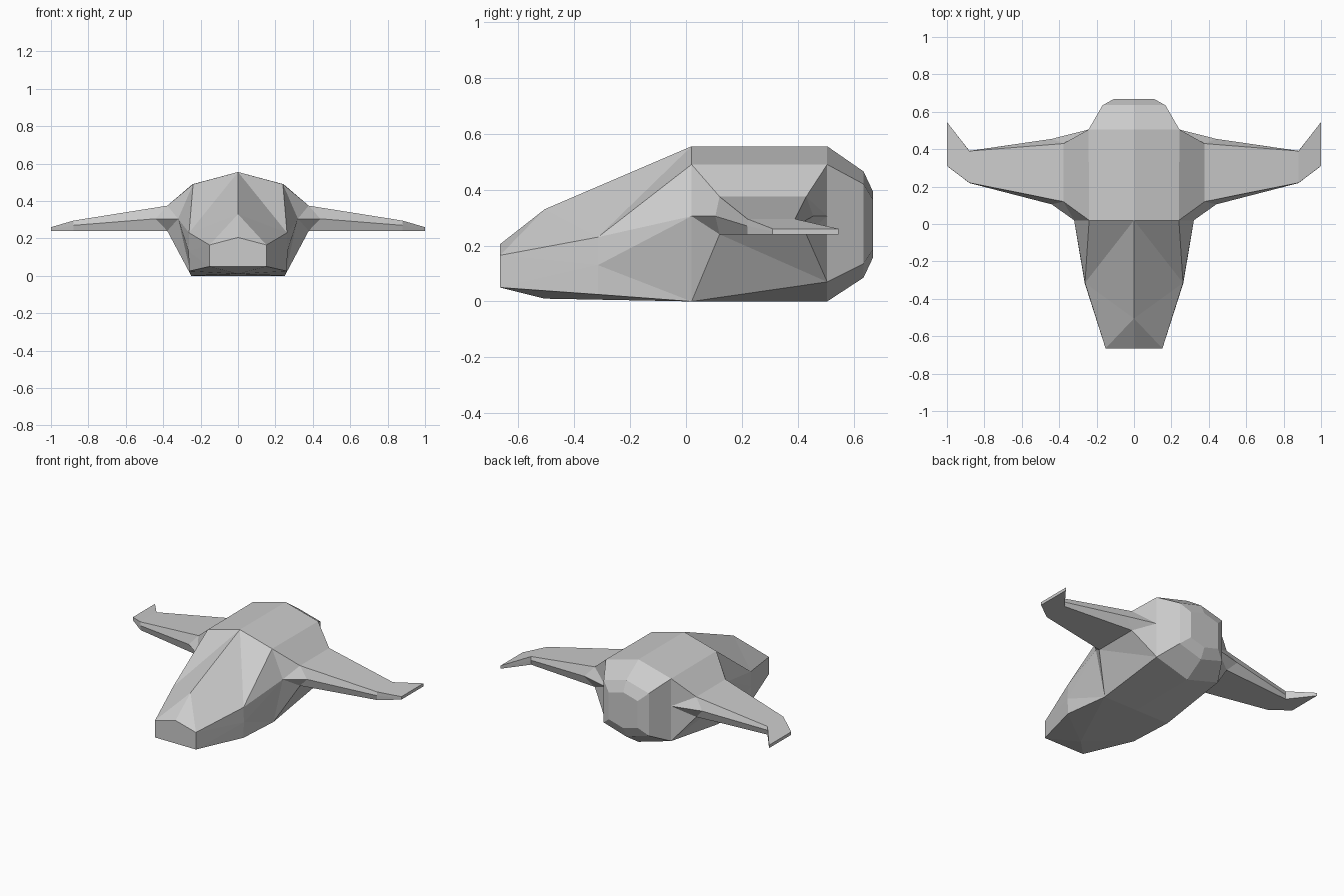
import bpy, bmesh
from mathutils import Vector

if "Cube" in bpy.data.objects:
    bpy.data.objects.remove(bpy.data.objects["Cube"])


def build(name, points, faces, inside):
    """Half shell from named points; faces turned away from `inside`, then mirrored in x."""
    bm = bmesh.new()
    v = {k: bm.verts.new(p) for k, p in points.items()}
    for f in faces:
        bm.faces.new([v[k] for k in f])
    bm.normal_update()
    for f in bm.faces:
        if f.normal.dot(f.calc_center_median() - Vector(inside)) < 0:
            f.normal_flip()
    me = bpy.data.meshes.new(name)
    bm.to_mesh(me)
    bm.free()
    ob = bpy.data.objects.new(name, me)
    bpy.context.collection.objects.link(ob)
    mod = ob.modifiers.new("mirror", 'MIRROR')
    mod.use_clip = True
    return ob


def loft(sections, close=False, cap=False):
    """Points and quads joining equal-length sections."""
    n = len(sections[0])
    pts = {(i, j): p for i, s in enumerate(sections) for j, p in enumerate(s)}
    faces = [((i, j), (i, (j + 1) % n), (i + 1, (j + 1) % n), (i + 1, j))
             for i in range(len(sections) - 1) for j in range(n if close else n - 1)]
    if cap:
        faces.append([(len(sections) - 1, j) for j in range(n)])
    return pts, faces


# Bulkhead corners shared by nose and hull: top, shoulder, widest, lower, keel
front = dict(T=(0, .02, .555), S=(.24, .02, .49), W=(.32, .02, .305),
             L=(.25, .02, 0), K=(0, .02, 0))
# Wing root: upper front, leading edge, lower front, lower back, trailing edge, upper back
root = dict(a=(.378, .12, .375), b=(.44, .105, .305), c=(.378, .12, .24),
            d=(.378, .43, .24), e=(.44, .455, .305), f=(.378, .43, .375))
# Rear bulkhead: top, shoulder, middle, lower, keel
rear = dict(t=(0, .505, .555), s=(.243, .505, .49), m=(.243, .505, .305),
            l=(.243, .505, .07), k=(0, .505, 0))

# Nose: blunt snout, cheeks and canopy ridge
nose = dict(front, n=(0, -.665, .205), u=(.152, -.665, .165), v=(.152, -.665, .05),
            o=(0, -.665, .05), r=(0, -.505, .33), x=(.262, -.315, .23),
            y=(.264, -.315, .13), z=(.262, -.315, .025), q=(0, -.505, .01))
build("nose", nose, ["nuvo", "nur", "rux", "rxT", "TxS", "uyx", "uvy", "vzy", "xyW",
                     "xWS", "yLW", "yzL", "ovq", "vzq", "zLq", "qLK"], (0, -.25, .17))

# Hull: ridged deck, sloping shoulders and flanks around the wing root
build("hull", {**front, **root, **rear},
      ["TSst", "Safs", "SWa", "Wba", "Wcb", "WLc", "Lcl", "cdl", "LlkK",
       "sfm", "fem", "edm", "dlm"], (0, .27, .27))

# Tail: hexagonal stern narrowing in two steps
rings = [(.243, .505, .555, .49, .07, 0), (.168, .635, .465, .42, .135, .085),
         (.108, .668, .395, .365, .185, .155)]
build("tail", *loft([[(0, y, a), (x, y, b), (x, y, c), (0, y, d)]
                     for x, y, a, b, c, d in rings], cap=True), (0, .5, .28))

# Wings: thick root, thin outer panel, swept-back tip
knee = [(.88, .22, .295), (.88, .219, .27), (.88, .22, .24),
        (.88, .39, .24), (.88, .391, .27), (.88, .39, .295)]
tip = [(1, .31, .26), (1, .31, .25), (1, .31, .24),
       (1, .545, .24), (1, .545, .25), (1, .545, .26)]
build("wings", *loft([list(root.values()), knee, tip], close=True, cap=True), (.8, .31, .262))
